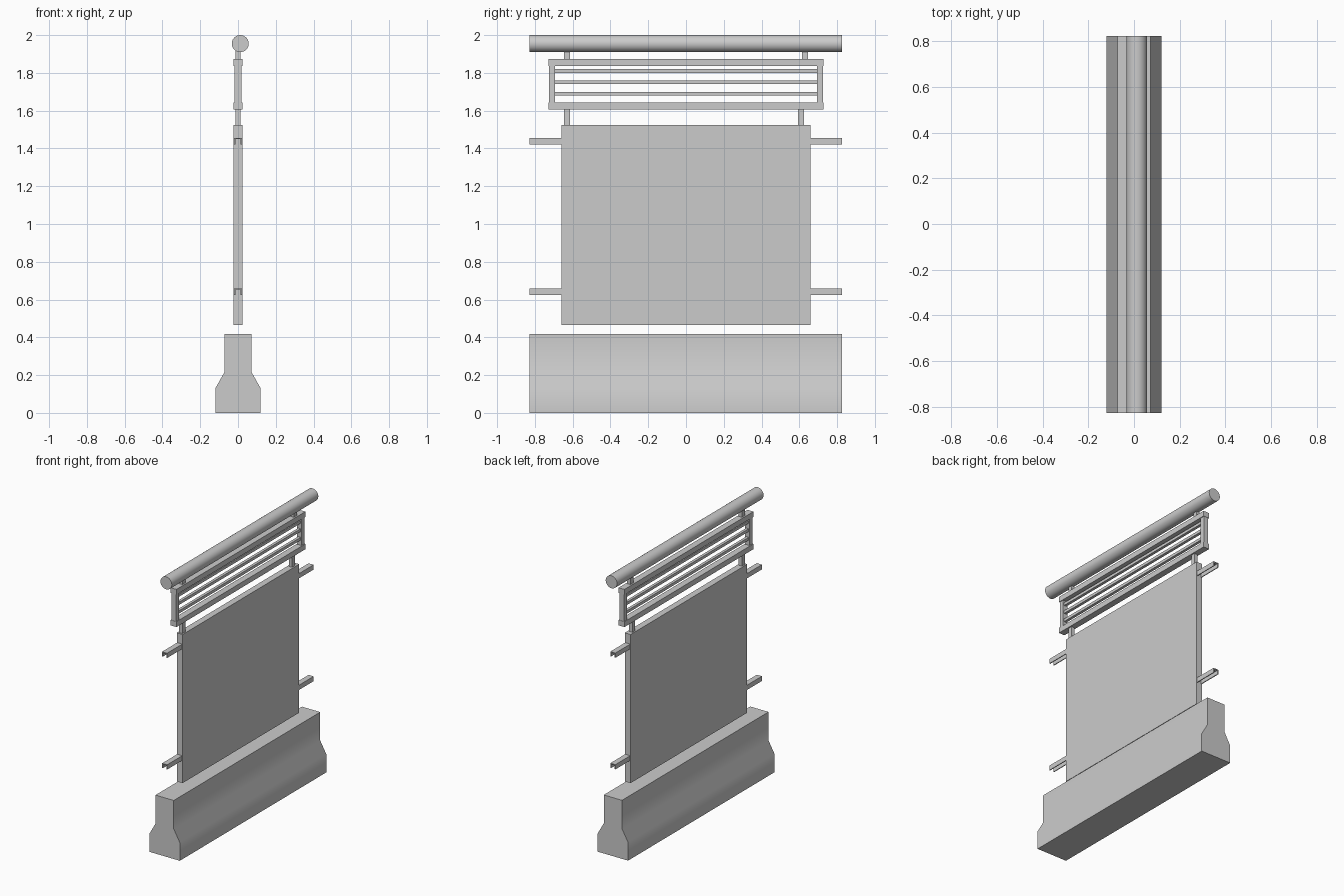
import bpy
import bmesh
import math

if "Cube" in bpy.data.objects:
    bpy.data.objects.remove(bpy.data.objects["Cube"])

GREY = (0.6, 0.6, 0.6, 1)
mat = bpy.data.materials.new("plain_grey")
mat.use_nodes = True
mat.diffuse_color = GREY
mat.node_tree.nodes["Principled BSDF"].inputs["Base Color"].default_value = GREY


def extrude_y(name, profile, y0, y1, smooth=None):
    """Closed x-z profile swept along y."""
    bm = bmesh.new()
    face = bm.faces.new([bm.verts.new((x, y0, z)) for x, z in profile])
    ext = bmesh.ops.extrude_face_region(bm, geom=[face])["geom"]
    verts = [v for v in ext if isinstance(v, bmesh.types.BMVert)]
    bmesh.ops.translate(bm, verts=verts, vec=(0, y1 - y0, 0))
    bmesh.ops.recalc_face_normals(bm, faces=bm.faces[:])
    mesh = bpy.data.meshes.new(name)
    bm.to_mesh(mesh)
    bm.free()
    mesh.materials.append(mat)
    obj = bpy.data.objects.new(name, mesh)
    bpy.context.collection.objects.link(obj)
    if smooth:
        bpy.ops.object.select_all(action='DESELECT')
        obj.select_set(True)
        bpy.context.view_layer.objects.active = obj
        bpy.ops.object.shade_smooth_by_angle(angle=math.radians(smooth))
    return obj


def box(name, half_x, y0, y1, z0, z1):
    return extrude_y(name, [(-half_x, z0), (half_x, z0), (half_x, z1), (-half_x, z1)], y0, y1)


# Concrete barrier base with sloped shoulders
half = [(0.12, 0), (0.12, 0.13), (0.072, 0.215), (0.072, 0.418)]
extrude_y("barrier_base", half + [(-x, z) for x, z in reversed(half)], -0.828, 0.825, 40)

# Main panel
box("main_panel", 0.023, -0.658, 0.658, 0.464, 1.525)

# Side brackets: channels open underneath
for label, z in (("lower", 0.625), ("upper", 1.422)):
    w, h, t = 0.02, 0.034, 0.006
    channel = [(-w, z), (-w, z + h), (w, z + h), (w, z),
               (w - t, z), (w - t, z + h - t), (t - w, z + h - t), (t - w, z)]
    extrude_y(label + "_front_bracket", channel, -0.828, -0.65)
    extrude_y(label + "_back_bracket", channel, 0.65, 0.825)

# Posts between panel, grille and handrail
box("lower_front_post", 0.013, -0.645, -0.613, 1.5, 1.62)
box("lower_back_post", 0.013, 0.592, 0.624, 1.5, 1.62)
box("upper_front_post", 0.013, -0.645, -0.613, 1.86, 1.985)
box("upper_back_post", 0.013, 0.613, 0.645, 1.86, 1.985)

# Grille frame and its thin bars
box("grille_bottom_rail", 0.023, -0.728, 0.728, 1.605, 1.643)
box("grille_top_rail", 0.023, -0.728, 0.728, 1.836, 1.874)
for label, side in (("front", -1), ("back", 1)):
    y0, y1 = sorted((side * 0.693, side * 0.726))
    box("grille_" + label + "_upright", 0.018, y0, y1, 1.643, 1.836)
for i, z in enumerate((1.69, 1.751, 1.81)):
    box(f"grille_bar_{i + 1}", 0.01, -0.695, 0.695, z - 0.01, z + 0.01)

# Round handrail, slightly off the centre line
circle = [(0.012 + 0.045 * math.cos(a), 1.955 + 0.045 * math.sin(a))
          for a in (math.tau * i / 24 for i in range(24))]
extrude_y("handrail", circle, -0.828, 0.825, 40)
